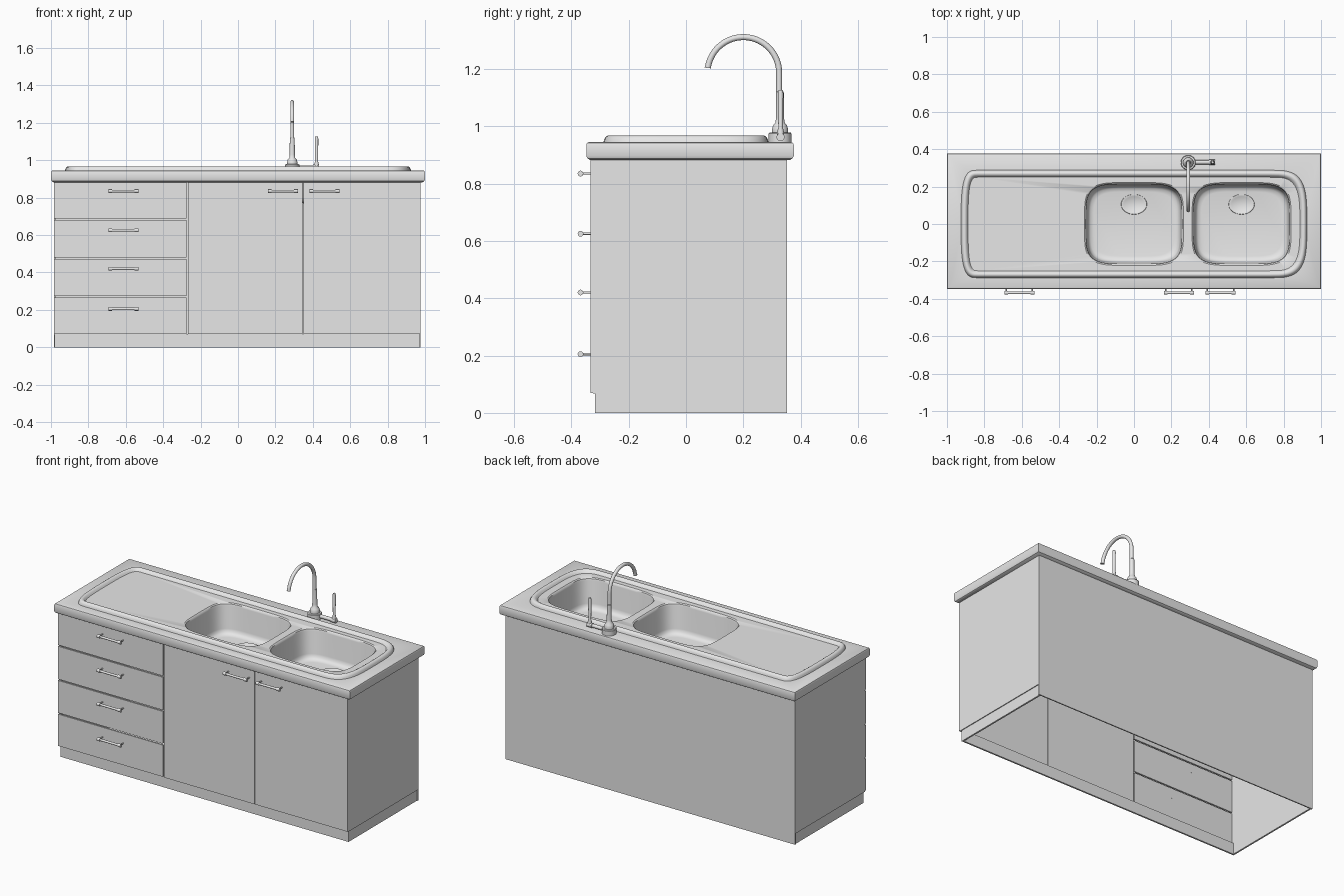
import bpy, bmesh, math
from mathutils import Vector

cube = bpy.data.objects.get("Cube")
if cube:
    bpy.data.objects.remove(cube)

grey = bpy.data.materials.new("light grey")
grey.use_nodes = True
grey.diffuse_color = (0.8, 0.8, 0.8, 1)
grey.node_tree.nodes["Principled BSDF"].inputs["Base Color"].default_value = (0.8, 0.8, 0.8, 1)


def finish(name, bm):
    """Turn a bmesh into a shaded object."""
    bmesh.ops.recalc_face_normals(bm, faces=bm.faces)
    mesh = bpy.data.meshes.new(name)
    bm.to_mesh(mesh)
    bm.free()
    mesh.materials.append(grey)
    obj = bpy.data.objects.new(name, mesh)
    bpy.context.collection.objects.link(obj)
    bpy.ops.object.select_all(action='DESELECT')
    obj.select_set(True)
    bpy.context.view_layer.objects.active = obj
    bpy.ops.object.shade_smooth_by_angle(angle=math.radians(35))
    return obj


def box(name, x0, x1, y0, y1, z0, z1):
    bm = bmesh.new()
    bmesh.ops.create_cube(bm, size=1)
    for v in bm.verts:
        v.co = ((x0 + x1) / 2 + v.co.x * (x1 - x0),
                (y0 + y1) / 2 + v.co.y * (y1 - y0),
                (z0 + z1) / 2 + v.co.z * (z1 - z0))
    return finish(name, bm)


def skin(bm, loops):
    """Bridge equal-length closed loops; return the vertex rings."""
    rings = [[bm.verts.new(p) for p in loop] for loop in loops]
    for a, b in zip(rings, rings[1:]):
        for i in range(len(a)):
            j = (i + 1) % len(a)
            bm.faces.new((a[i], a[j], b[j], b[i]))
    return rings


def fill(bm, *rings):
    """Fill a flat outline, leaving the other rings as holes."""
    edges = [bm.edges.get((r[i - 1], r[i])) for r in rings for i in range(len(r))]
    bmesh.ops.triangle_fill(bm, use_beauty=True, edges=edges, normal=(0, 0, 1))


def lathe(name, centre, profile, axis='Z', sides=24):
    """Capped round part from (radius, distance along axis) pairs."""
    bm = bmesh.new()
    loops = []
    for r, h in profile:
        loop = []
        for i in range(sides):
            t = math.tau * i / sides
            c, s = r * math.cos(t), r * math.sin(t)
            p = {'X': (h, c, s), 'Y': (s, h, c), 'Z': (c, s, h)}[axis]
            loop.append(Vector(centre) + Vector(p))
        loops.append(loop)
    rings = skin(bm, loops)
    bm.faces.new(rings[0])
    bm.faces.new(rings[-1])
    return finish(name, bm)


def power(v, n):
    return math.copysign(abs(v) ** (2 / n), v)


def basin_loop(cx, inset, z, steps=64):
    pts = []
    for i in range(steps):
        t = math.tau * i / steps
        pts.append((cx + (0.265 - inset) * power(math.cos(t), 4.5),
                    (0.222 - inset) * power(math.sin(t), 4.5), z))
    return pts


def rim_loop(inset, z, steps=32):
    """Long outline with a squarer left end and a rounder right end."""
    pts = []
    for reach, n, side in ((0.2, 3.6, 1), (0.09, 3.4, -1)):
        for i in range(steps + 1):
            t = -math.pi / 2 + math.pi * i / steps
            x = 0.925 - reach + (reach - inset) * power(max(math.cos(t), 0), n)
            pts.append((side * x, side * (0.288 - inset) * power(math.sin(t), n), z))
    return pts


def rect_loop(inset, z):
    x, y0, y1 = 1 - inset, -0.348 + inset, 0.376 - inset
    return [(-x, y0, z), (x, y0, z), (x, y1, z), (-x, y1, z)]


# Cabinet carcass, open underneath
box("left_side", 0.963, 0.975, -0.325, 0.352, 0.067, 0.885)
box("right_side", -0.985, -0.973, -0.325, 0.352, 0.067, 0.885)
box("back_panel", -0.985, 0.975, 0.345, 0.352, 0, 0.885)
box("plinth_front", -0.98, 0.97, -0.317, -0.307, 0, 0.07)
box("plinth_left", 0.96, 0.97, -0.317, 0.345, 0, 0.07)
box("plinth_right", -0.98, -0.97, -0.317, 0.345, 0, 0.07)


# Fronts and their bar handles
def handle(name, x, z):
    half = 0.08
    lathe(name + "_bar", (x, -0.368, z),
          [(0.010, -half), (0.010, -half + 0.02), (0.007, -half + 0.02),
           (0.007, half - 0.02), (0.010, half - 0.02), (0.010, half)], 'X', 16)
    for label, s in (("left", 1), ("right", -1)):
        lathe(f"{name}_{label}_post", (x + s * (half - 0.01), 0, z),
              [(0.004, -0.368), (0.004, -0.322)], 'Y', 12)


FRONT = (-0.334, -0.324)
levels = [0.07, 0.272, 0.478, 0.687, 0.888]
for i, z in enumerate((0.205, 0.42, 0.625, 0.835)):
    box(f"drawer_front_{i + 1}", -0.985, -0.275, *FRONT, levels[i] + 0.002, levels[i + 1] - 0.006)
    handle(f"drawer_handle_{i + 1}", -0.613, z)
box("middle_door", -0.267, 0.344, *FRONT, 0.07, 0.882)
box("left_door", 0.35, 0.975, *FRONT, 0.07, 0.882)
handle("middle_door_handle", 0.24, 0.835)
handle("left_door_handle", 0.462, 0.835)

# Worktop with softened edges and the sink opening
bm = bmesh.new()
outer = skin(bm, [rect_loop(*p) for p in
                  ((0.014, 0.882), (0.004, 0.888), (0, 0.897), (0, 0.935), (0.003, 0.942), (0.009, 0.945))])
hole = skin(bm, [rim_loop(0.012, 0.882), rim_loop(0.012, 0.945)])
fill(bm, outer[0], hole[0])
fill(bm, outer[-1], hole[-1])
finish("worktop", bm)

# Sink: raised rim, draining tray and two basins
BASINS = (0, 0.575)
bm = bmesh.new()
rim = skin(bm, [rim_loop(*p) for p in
                ((0, 0.944), (0.003, 0.955), (0.008, 0.963), (0.014, 0.967), (0.022, 0.967),
                 (0.029, 0.963), (0.034, 0.956), (0.038, 0.951))])
tops = []
for cx in BASINS:
    bowl = skin(bm, [basin_loop(cx, *p) for p in
                     ((0, 0.951), (0.006, 0.946), (0.009, 0.935), (0.016, 0.80), (0.021, 0.782),
                      (0.032, 0.771), (0.05, 0.767))])
    tops.append(bowl[0])
    bm.faces.new(bowl[-1])
fill(bm, rim[-1], *tops)
finish("sink", bm)

# Oval drains
for label, cx in zip(("right", "left"), BASINS):
    drain = lathe(f"{label}_drain", (0, 0, 0),
                  [(0.07, 0.765), (0.068, 0.771), (0.058, 0.771), (0.053, 0.768)], sides=32)
    drain.scale.y = 0.78
    drain.location = (cx, 0.105, 0)

# Tap: body, gooseneck spout, side arm and lever
TAP = (0.29, 0.328, 0)
lathe("tap_base", TAP, [(0.040, 0.944), (0.040, 0.974), (0.037, 0.978), (0.028, 0.979),
                        (0.028, 0.99), (0.024, 1.003), (0.016, 1.013), (0.014, 1.03), (0.013, 1.12),
                        (0.011, 1.122)])
bm = bmesh.new()
path = [(0.325, 1.0, 0), (0.325, 1.1, 0)]
for i in range(33):
    a = math.radians(172) * i / 32
    path.append((0.2 + 0.125 * math.cos(a), 1.186 + 0.125 * math.sin(a), a))
path.append((0.073, 1.208 - 0.003, math.radians(172)))
loops = []
for y, z, a in path:
    ring = []
    for k in range(16):
        t = math.tau * k / 16
        r = 0.0105 * math.cos(t)
        ring.append((0.29 + 0.0105 * math.sin(t), y + r * math.cos(a), z + r * math.sin(a)))
    loops.append(ring)
rings = skin(bm, loops)
bm.faces.new(rings[0])
bm.faces.new(rings[-1])
finish("tap_spout", bm)
lathe("tap_arm", (0, 0.33, 0.962), [(0.011, 0.3), (0.011, 0.40), (0.014, 0.402), (0.014, 0.434)], 'X')
lathe("tap_lever", (0.42, 0.33, 0),
      [(0.012, 0.955), (0.012, 0.98), (0.008, 0.995), (0.0095, 1.115), (0.007, 1.127)], sides=16)
